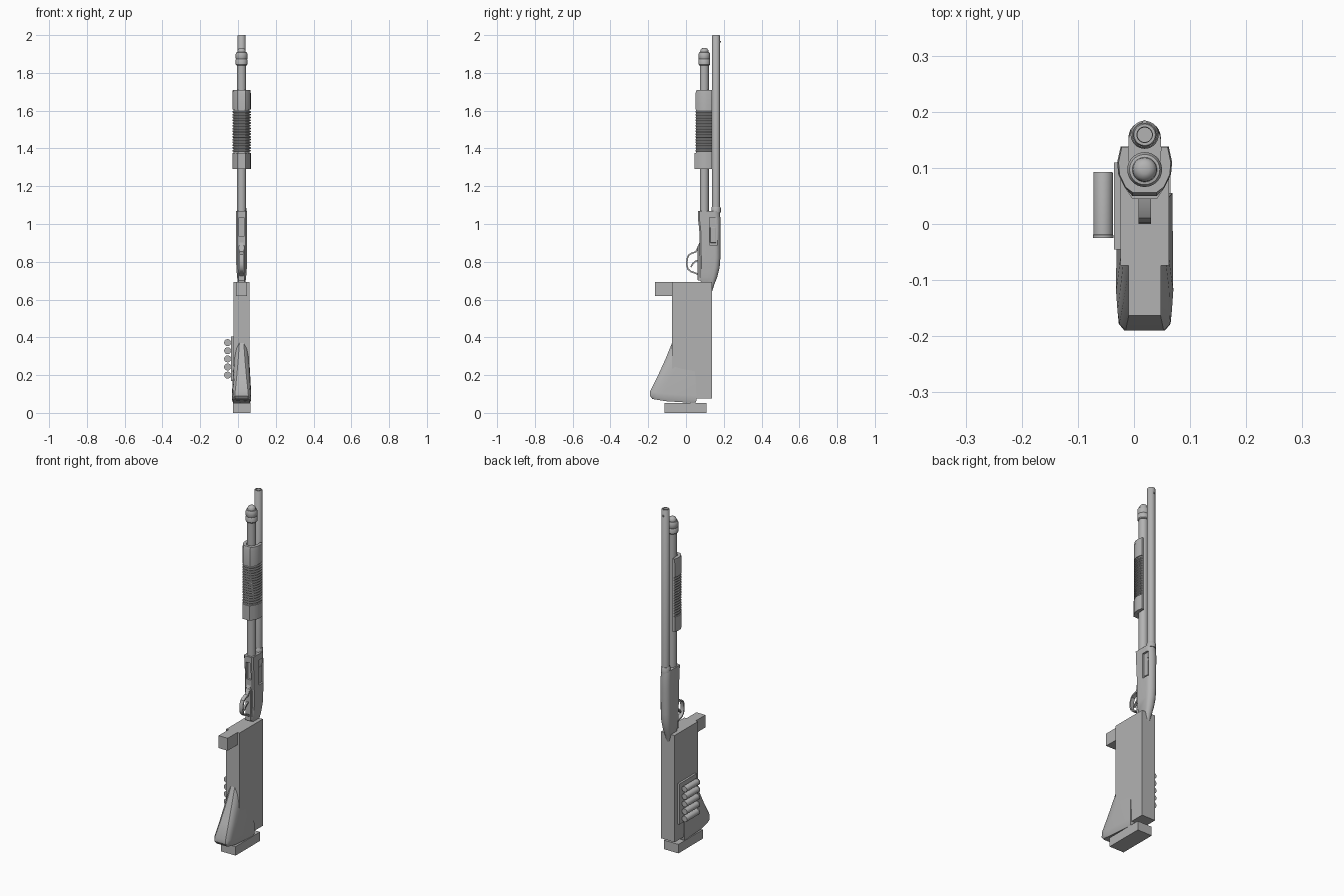
import bpy, bmesh, math
from mathutils import Vector

cube = bpy.data.objects.get("Cube")
if cube:
    bpy.data.objects.remove(cube, do_unlink=True)

CX = 0.019            # centre line of the gun
BARREL_Y, TUBE_Y = 0.159, 0.097

grey = bpy.data.materials.new("plain grey")
grey.use_nodes = True
COLOUR = (0.45, 0.45, 0.45, 1)
grey.diffuse_color = COLOUR
grey.node_tree.nodes["Principled BSDF"].inputs["Base Color"].default_value = COLOUR


def finish(name, bm, smooth=True):
    bmesh.ops.recalc_face_normals(bm, faces=bm.faces)
    mesh = bpy.data.meshes.new(name)
    bm.to_mesh(mesh)
    bm.free()
    mesh.materials.append(grey)
    obj = bpy.data.objects.new(name, mesh)
    bpy.context.collection.objects.link(obj)
    if smooth:
        bpy.ops.object.select_all(action='DESELECT')
        obj.select_set(True)
        bpy.context.view_layer.objects.active = obj
        bpy.ops.object.shade_smooth_by_angle(angle=math.radians(35))
    return obj


def loft(name, rings, closed=False, smooth=True):
    """Skin rings of points; cap the ends unless the rings form a loop."""
    bm = bmesh.new()
    rows = [[bm.verts.new(p) for p in ring] for ring in rings]
    n = len(rows[0])
    pairs = list(zip(rows, rows[1:])) + ([(rows[-1], rows[0])] if closed else [])
    for a, b in pairs:
        for i in range(n):
            bm.faces.new((a[i], a[(i + 1) % n], b[(i + 1) % n], b[i]))
    if not closed:
        bm.faces.new(rows[0])
        bm.faces.new(rows[-1])
    return finish(name, bm, smooth)


def box(name, x, y, z, bevel=0.0):
    rings = [[(x[0], y[0], h), (x[1], y[0], h), (x[1], y[1], h), (x[0], y[1], h)] for h in z]
    obj = loft(name, rings, smooth=False)
    if bevel:
        mod = obj.modifiers.new("bevel", 'BEVEL')
        mod.width, mod.segments = bevel, 2
    return obj


def circle(y, r, z, n=28):
    return [(CX + r * math.cos(math.tau * i / n), y + r * math.sin(math.tau * i / n), z) for i in range(n)]


def turned(name, y, profile, closed=False):
    return loft(name, [circle(y, r, z) for r, z in profile], closed)


def cut(obj, cutter):
    mod = obj.modifiers.new("cut", 'BOOLEAN')
    mod.operation, mod.object, mod.solver = 'DIFFERENCE', cutter, 'EXACT'
    cutter.hide_render = True
    cutter.hide_set(True)


# Barrel with open bore, and bead sight
turned("barrel", BARREL_Y, [(0.021, 1.0), (0.021, 1.997), (0.019, 2.0), (0.014, 2.0),
                            (0.013, 1.99), (0.013, 1.0)], closed=True)
turned("bead_sight", BARREL_Y + 0.022, [(0.004, 1.962), (0.004, 1.97)])
turned("barrel_collar", BARREL_Y, [(0.025, 1.06), (0.025, 1.085), (0.022, 1.09)])

# Magazine tube and domed cap
turned("magazine_tube", TUBE_Y, [(0.024, 1.05), (0.024, 1.85)])
turned("magazine_cap", TUBE_Y, [(0.027, 1.84), (0.031, 1.845), (0.031, 1.87), (0.029, 1.873),
                                (0.031, 1.876), (0.031, 1.9), (0.027, 1.909), (0.022, 1.91),
                                (0.021, 1.92), (0.016, 1.928), (0.008, 1.932)])


# Pump grip: U-shaped channel with ribs on its sides
def channel(z, sx=1.0, front=0.05):
    side = [(0.043, 0.137), (0.049, 0.11), (0.047, 0.088), (0.036, 0.066), (0.022, front)]
    inner = [(0.027 * math.cos(a), TUBE_Y + 0.027 * math.sin(a))
             for a in [-math.pi + math.pi * i / 12 for i in range(13)]]
    outline = [(x * sx, y) for x, y in side] + [(-x * sx, y) for x, y in reversed(side)]
    outline += [(-0.029, 0.137)] + inner + [(0.029, 0.137)]
    return [(CX + x, y, z) for x, y in outline]


loft("pump_lower_end", [channel(1.29, 1, 0.045), channel(1.375, 1, 0.045)])
loft("pump_core", [channel(1.37, 0.88, 0.053), channel(1.61, 0.88, 0.053)])
loft("pump_upper_end", [channel(1.605), channel(1.69), channel(1.71, 0.95, 0.056)])
RIBS = 15
for i in range(RIBS):
    z = 1.383 + i * 0.22 / RIBS
    loft(f"pump_rib_{i + 1}", [channel(z, 0.93, 0.053), channel(z + 0.003, 1, 0.05),
                               channel(z + 0.007, 1, 0.05), channel(z + 0.01, 0.93, 0.053)])


# Receiver: flat front, rounded back, tapering to the tang
def receiver_ring(z, front, back, hw):
    pts = [(CX - hw, front + 0.008, z), (CX - hw * 0.75, front, z),
           (CX + hw * 0.75, front, z), (CX + hw, front + 0.008, z)]
    depth = min(hw, (back - front) * 0.5)
    for i in range(13):
        a = math.pi * i / 12
        pts.append((CX + hw * math.cos(a), back - depth + depth * math.sin(a), z))
    return pts


receiver = loft("receiver", [receiver_ring(*s) for s in (
    (0.645, 0.115, 0.139, 0.012), (0.68, 0.08, 0.15, 0.019), (0.72, 0.075, 0.166, 0.024),
    (0.77, 0.073, 0.178, 0.028), (0.82, 0.073, 0.182, 0.029), (0.97, 0.07, 0.183, 0.029),
    (1.02, 0.064, 0.183, 0.029), (1.07, 0.063, 0.178, 0.029))])
cut(receiver, box("ejection_port_cutter", (CX + 0.018, CX + 0.06), (0.125, 0.168), (0.89, 1.035)))
cut(receiver, box("loading_port_cutter", (CX - 0.014, CX + 0.014), (0.03, 0.082), (0.935, 1.035)))
box("bolt", (CX, CX + 0.022), (0.128, 0.16), (0.9, 0.985), 0.004)
box("trigger_plate", (CX - 0.017, CX + 0.017), (0.062, 0.09), (0.7, 0.885), 0.003)


# Trigger guard and trigger: flat strips following a path
def strip(name, path, hw, thick):
    pts = [Vector(p) for p in path]
    rings = []
    for i, p in enumerate(pts):
        t = (pts[min(i + 1, len(pts) - 1)] - pts[max(i - 1, 0)]).normalized()
        n = Vector((-t.y, t.x)) * thick
        a, b = p + n, p - n
        rings.append([(CX - hw, *a), (CX + hw, *a), (CX + hw, *b), (CX - hw, *b)])
    return loft(name, rings)


strip("trigger_guard", [(0.075, 0.9), (0.064, 0.875), (0.052, 0.852), (0.03, 0.845), (0.014, 0.835),
                        (0.006, 0.815), (0.004, 0.785), (0.01, 0.762), (0.024, 0.749),
                        (0.045, 0.742), (0.06, 0.735), (0.075, 0.715)], 0.011, 0.004)
strip("trigger", [(0.07, 0.81), (0.05, 0.802), (0.036, 0.79), (0.026, 0.772)], 0.005, 0.004)

# Stock body, front block and butt pad
box("stock_body", (CX - 0.043, CX + 0.043), (-0.074, 0.138), (0.075, 0.692))
box("stock_front_block", (CX - 0.029, CX + 0.029), (-0.163, -0.07), (0.62, 0.692))
box("butt_pad", (CX - 0.046, CX + 0.046), (-0.115, 0.108), (0.0, 0.052))


# Flared toe of the stock
def toe_ring(z, front, back, hw, flat, lift):
    half = [(flat, front), ((flat + hw) * 0.53, front + 0.012), (hw * 0.95, front + 0.035),
            (hw, front + 0.07), (hw * 0.97, back)]
    pts = half + [(-x, y) for x, y in reversed(half)]
    return [(CX + x, y, z + lift * max(0, -0.05 - y)) for x, y in pts]


loft("stock_toe", [toe_ring(*s) for s in (
    (0.052, -0.178, 0.05, 0.046, 0.032, 0.17), (0.066, -0.19, 0.055, 0.051, 0.036, 0.17),
    (0.09, -0.19, 0.055, 0.051, 0.034, 0.17), (0.19, -0.152, 0.05, 0.046, 0.026, 0),
    (0.28, -0.111, 0.04, 0.041, 0.018, 0), (0.38, -0.07, 0.03, 0.034, 0.011, 0))])

# Side plate with five spare shells
box("shell_holder", (-0.036, CX - 0.04), (-0.045, 0.11), (0.17, 0.405))
for i in range(5):
    z = 0.2 + i * 0.043
    rings = [[(-0.055 + r * math.cos(math.tau * k / 20), y, z + r * math.sin(math.tau * k / 20))
              for k in range(20)]
             for y, r in ((-0.025, 0.0185), (-0.02, 0.0185), (-0.019, 0.0175), (0.09, 0.0175), (0.093, 0.0165))]
    loft(f"shell_{i + 1}", rings)
